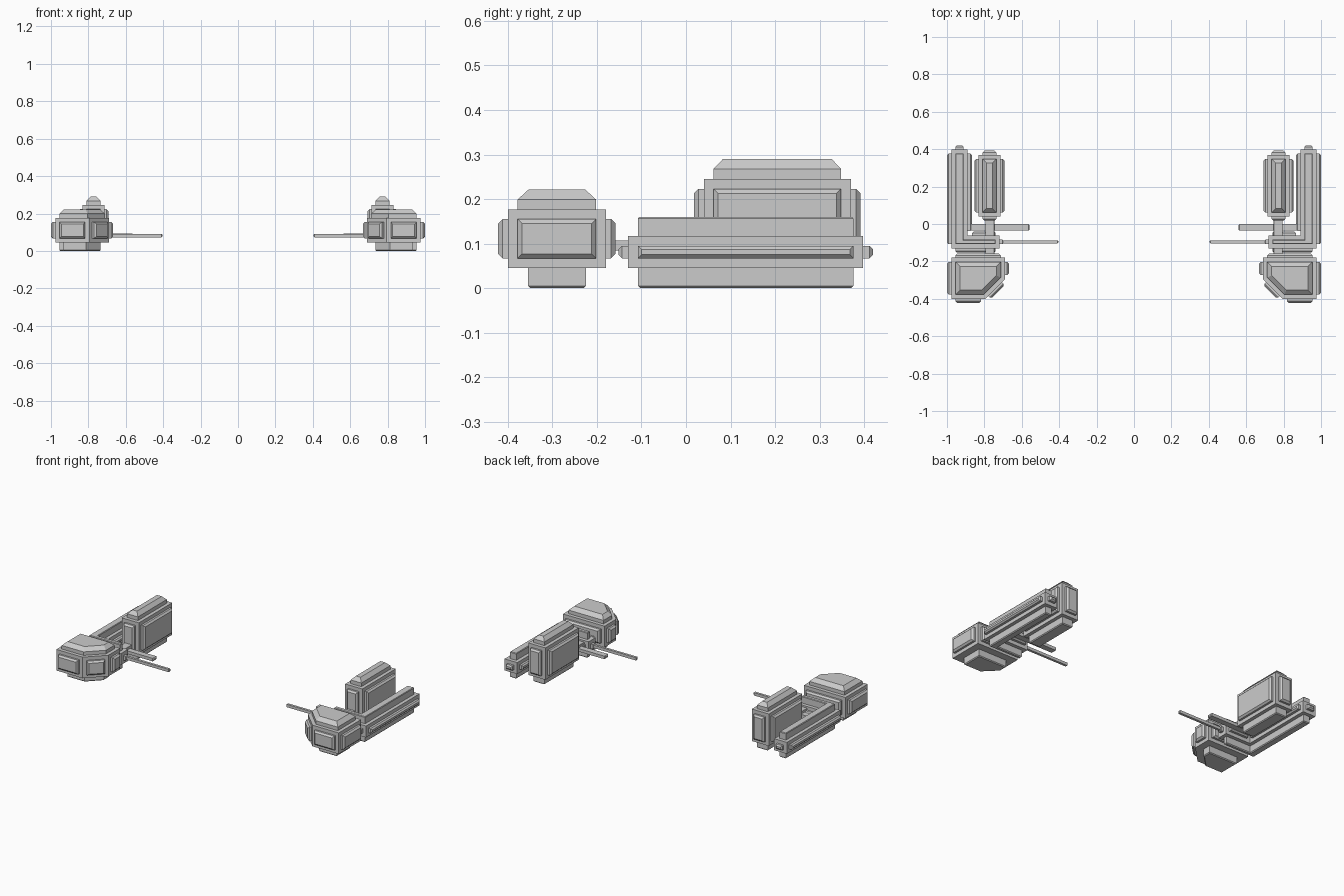
import bpy, bmesh
from mathutils import Vector

if "Cube" in bpy.data.objects:
    bpy.data.objects.remove(bpy.data.objects["Cube"])


def offset(poly, d):
    # Inset a counter-clockwise outline by d
    out, n = [], len(poly)
    for i in range(n):
        p = Vector(poly[i])
        a = (p - Vector(poly[i - 1])).normalized()
        b = (Vector(poly[(i + 1) % n]) - p).normalized()
        na, nb = Vector((-a.y, a.x)), Vector((-b.y, b.x))
        out.append(p + (na + nb) * (d / (1 + na.dot(nb))))
    return out


def loft(bm, rings):
    # Closed solid through matching rings of points
    vs = [[bm.verts.new(p) for p in r] for r in rings]
    n = len(vs[0])
    for lo, hi in zip(vs, vs[1:]):
        for i in range(n):
            j = (i + 1) % n
            bm.faces.new((lo[i], lo[j], hi[j], hi[i]))
    bm.faces.new(vs[0][::-1])
    bm.faces.new(vs[-1])


def stack(bm, poly, layers):
    # Layers are (z, inset) pairs
    loft(bm, [[(p.x, p.y, z) for p in offset(poly, d)] for z, d in layers])


def side_panel(bm, a, b, z0, z1, end_a, end_b, m=0.022, out=0.022, c=0.01):
    # Raised chamfered panel on one wall of a core block
    a, b = Vector(a), Vector(b)
    t = (b - a).normalized()
    nrm = Vector((t.y, -t.x))
    a, b = a + t * end_a, b - t * end_b
    rings = []
    for d, i in ((-0.002, 0), (out - c, 0), (out, c)):
        p, q = a + t * i + nrm * d, b - t * i + nrm * d
        lo, hi = z0 + m + i, z1 - m - i
        rings.append([(p.x, p.y, lo), (q.x, q.y, lo), (q.x, q.y, hi), (p.x, p.y, hi)])
    loft(bm, rings)


def finish(bm, name):
    bmesh.ops.recalc_face_normals(bm, faces=bm.faces)
    me = bpy.data.meshes.new(name)
    bm.to_mesh(me)
    bm.free()
    ob = bpy.data.objects.new(name, me)
    bpy.context.collection.objects.link(ob)
    ob.modifiers.new("Mirror", 'MIRROR')


def block(name, poly, z0, z1, top, bottom, c=0.01):
    # Core with a panel on top, underneath and on every wall
    bm = bmesh.new()
    stack(bm, poly, ((z0, 0), (z1, 0)))
    stack(bm, poly, [(z1 - 0.002, top[0][1])] + top)
    stack(bm, poly, bottom + [(z0 + 0.002, bottom[-1][1])])
    n = len(poly)
    P = [Vector(p) for p in poly]
    reflex = [(P[i] - P[i - 1]).cross(P[(i + 1) % n] - P[i]) < 0 for i in range(n)]
    for i in range(n):
        j = (i + 1) % n
        side_panel(bm, P[i], P[j], z0, z1, 0.024 if reflex[i] else 0.022,
                   0.024 if reflex[j] else 0.022, c=c)
    finish(bm, name)


def bar(name, x0, x1, y0, y1, z0, z1, c=0.004):
    # Straight bar along x with chamfered inner end
    rings = []
    for x, i in ((x1, 0), (x0 + c, 0), (x0, c)):
        rings.append([(x, y0 + i, z0 + i), (x, y1 - i, z0 + i),
                      (x, y1 - i, z1 - i), (x, y0 + i, z1 - i)])
    bm = bmesh.new()
    loft(bm, rings)
    finish(bm, name)


# Front block with one cut corner
block("front_block",
      [(0.69, -0.18), (0.69, -0.295), (0.795, -0.40), (0.977, -0.40), (0.977, -0.18)],
      0.045, 0.177,
      [(0.199, 0.022), (0.221, 0.046)],
      [(0.0, 0.05), (0.005, 0.045)])

# Long L-shaped outer rail
block("outer_rail",
      [(0.718, -0.062), (0.718, -0.13), (0.977, -0.13), (0.977, 0.398), (0.889, 0.398),
       (0.889, -0.062)],
      0.045, 0.117,
      [(0.156, 0.022), (0.16, 0.025)],
      [(0.0, 0.027), (0.005, 0.022)], c=0.008)

# Tall rear block
block("rear_block",
      [(0.714, 0.04), (0.832, 0.04), (0.832, 0.37), (0.714, 0.37)],
      0.045, 0.245,
      [(0.268, 0.022), (0.29, 0.043)],
      [(0.0, 0.027), (0.005, 0.022)])

# Connecting strip between the blocks
bar("connector", 0.747, 0.795, -0.165, 0.045, 0.085, 0.107, 0.001)

# Inward-pointing bars
bar("short_bar", 0.56, 0.89, -0.036, 0.0, 0.073, 0.092, 0.005)
bar("thin_rod", 0.405, 0.72, -0.103, -0.088, 0.073, 0.091, 0.003)
